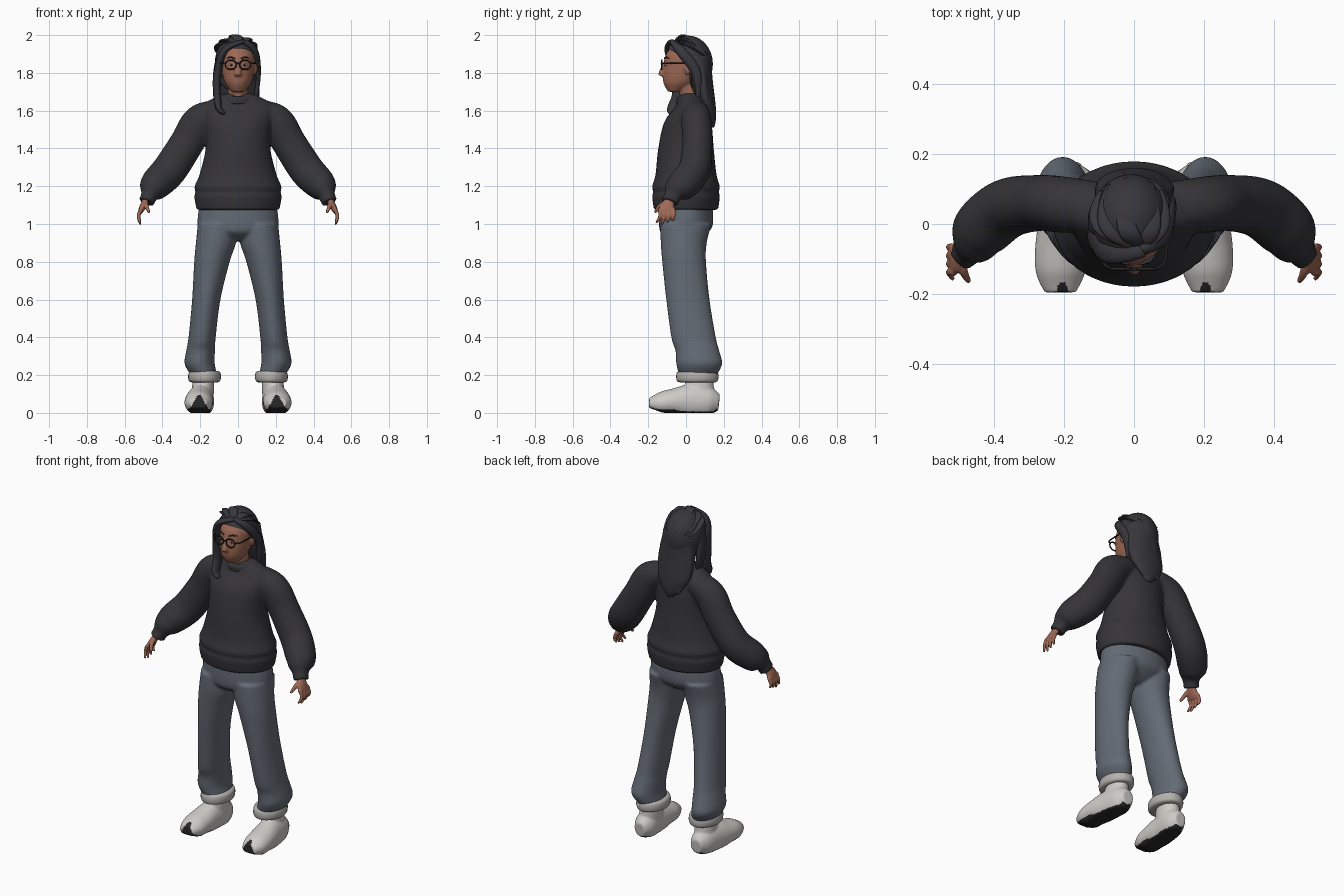
import bpy, bmesh, math
from mathutils import Vector, Matrix

cube = bpy.data.objects.get("Cube")
if cube:
    bpy.data.objects.remove(cube)
X, Y, Z = Vector((1, 0, 0)), Vector((0, 1, 0)), Vector((0, 0, 1))


def material(name, red, green, blue):
    mat = bpy.data.materials.new(name)
    mat.use_nodes = True
    mat.diffuse_color = (red, green, blue, 1)
    shader = next(node for node in mat.node_tree.nodes if node.type == 'BSDF_PRINCIPLED')
    shader.inputs["Base Color"].default_value = mat.diffuse_color
    return mat


KNIT = material("charcoal knit", .036, .034, .039)
HAIR = material("dark hair", .037, .037, .045)
SKIN = material("brown skin", .34, .14, .09)
DENIM = material("grey blue denim", .125, .145, .175)
CUFF = material("pale denim cuff", .45, .44, .42)
SHOE = material("off white shoe", .62, .6, .57)
BLACK = material("black rubber", .02, .02, .02)
WHITE = material("eye white", .6, .55, .5)
LIPS = material("lips", .25, .08, .06)


def spline(keys, steps=6):
    """Smooth curve through key vectors of any length."""
    keys = [Vector(key) for key in keys]
    curve = []
    for i in range(len(keys) - 1):
        start, end = keys[i], keys[i + 1]
        leave = (end - keys[max(i - 1, 0)]) / 2
        arrive = (keys[min(i + 2, len(keys) - 1)] - start) / 2
        for t in [step / steps for step in range(steps)]:
            curve.append(start + (end - start) * (t * t * (3 - 2 * t))
                         + leave * (t * (1 - t) ** 2) - arrive * (t * t * (1 - t)))
    return curve + [keys[-1]]


def loft(bm, rings, ref=X, flat=False, sides=32):
    """Skin elliptical rings: x, y, z, half width along ref, other half width."""
    centres = [Vector(ring[:3]) for ring in rings]
    loops = []
    for i, ring in enumerate(rings):
        along = centres[min(i + 1, len(rings) - 1)] - centres[max(i - 1, 0)]
        along = Z if flat else along.normalized()
        wide = (ref - along * ref.dot(along)).normalized()
        deep = along.cross(wide)
        angles = [math.tau * k / sides for k in range(sides)]
        loops.append([bm.verts.new(centres[i] + wide * ring[3] * math.cos(a)
                                   + deep * ring[4] * math.sin(a)) for a in angles])
    for low, high in zip(loops, loops[1:]):
        for k in range(sides):
            bm.faces.new((low[k - 1], low[k], high[k], high[k - 1]))
    bm.faces.new(loops[0])
    bm.faces.new(loops[-1])


def even(t):
    return 1


def fingertip(t):
    return 1 - t * t / 2


def lock(t):
    return math.sin(math.pi * (.1 + .85 * t)) ** .7


def strand(bm, points, wide, deep, taper, ref=Y):
    """Sweep one ellipse along a smooth path, scaled by the taper rule."""
    path = spline(points)
    sizes = [taper(i / (len(path) - 1)) for i in range(len(path))]
    loft(bm, [(*p, wide * size, deep * size) for p, size in zip(path, sizes)], ref, sides=12)


def ball(bm, centre, radii):
    bmesh.ops.create_uvsphere(bm, u_segments=40, v_segments=28, radius=1,
                              matrix=Matrix.Translation(centre) @ Matrix.Diagonal((*radii, 1)))


def mirror(bm):
    """Copy everything made so far to the other side."""
    copy = bmesh.ops.duplicate(bm, geom=bm.verts[:] + bm.edges[:] + bm.faces[:])["geom"]
    bmesh.ops.scale(bm, vec=(-1, 1, 1), verts=[v for v in copy if isinstance(v, bmesh.types.BMVert)])


def build(name, bm, mats, voxel=0, rule=None):
    """Turn a bmesh into an object, blending its pieces when a voxel size is given."""
    bmesh.ops.recalc_face_normals(bm, faces=bm.faces[:])
    mesh = bpy.data.meshes.new(name)
    bm.to_mesh(mesh)
    bm.free()
    ob = bpy.data.objects.new(name, mesh)
    bpy.context.collection.objects.link(ob)
    if voxel:
        blend = ob.modifiers.new("blend", 'REMESH')
        blend.mode, blend.voxel_size = 'VOXEL', voxel
        soften = ob.modifiers.new("soften", 'SMOOTH')
        soften.factor, soften.iterations = .5, 4
        graph = bpy.context.evaluated_depsgraph_get()
        mesh = bpy.data.meshes.new_from_object(ob.evaluated_get(graph), depsgraph=graph)
        ob.modifiers.clear()
        ob.data = mesh
    mesh.materials.clear()
    for mat in mats:
        mesh.materials.append(mat)
    for face in mesh.polygons:
        face.material_index = rule(face) if rule else 0
    mesh.shade_smooth()


# Sweater: puffed sleeves, then a torso with a groove above the hem band
bm = bmesh.new()
loft(bm, spline([(.1, .05, 1.6, .07, .06), (.2, .055, 1.545, .08, .09), (.27, .06, 1.43, .08, .09),
                 (.36, .045, 1.29, .085, .092), (.43, -.01, 1.215, .085, .085), (.455, -.05, 1.18, .07, .068),
                 (.47, -.07, 1.15, .047, .045), (.485, -.085, 1.115, .046, .042)]), Y)
mirror(bm)
torso = spline([(0, 0, 1.075, .22, .17), (0, 0, 1.18, .234, .182), (0, 0, 1.26, .205, .162),
                (0, 0, 1.4, .172, .147), (0, .01, 1.54, .18, .125), (0, .03, 1.63, .185, .08),
                (0, .03, 1.69, .08, .06)], 8)
for ring in torso:
    groove = .01 * math.exp(-((ring[2] - 1.17) * 80) ** 2)
    ring[3] -= groove
    ring[4] -= groove
loft(bm, torso, flat=True)
build("sweater", bm, [KNIT], voxel=.009)

# Ribbed collar, dipping to the front
bm = bmesh.new()
loft(bm, spline([(0, .02, 1.65, .085, .07), (0, .02, 1.675, .083, .07), (0, .02, 1.685, .07, .06)]), flat=True)
for v in bm.verts:
    v.co.z += .2 * (v.co.y - .02)
build("sweater_collar", bm, [KNIT])

# Trousers: legs gathered above the ankle, joined at the hips
bm = bmesh.new()
loft(bm, spline([(.108, 0, 1, .105, .135), (.117, -.012, .9, .106, .122), (.138, -.01, .8, .094, .116),
                 (.168, .01, .6, .075, .115), (.19, .04, .4, .072, .118), (.198, .06, .33, .076, .116),
                 (.203, .07, .26, .08, .122), (.18, .063, .2, .07, .1)]), flat=True)
mirror(bm)
loft(bm, spline([(0, 0, 1.13, .2, .14), (0, 0, 1, .214, .143), (0, -.01, .95, .17, .12),
                 (0, -.01, .91, .04, .06)]), flat=True)
build("trousers", bm, [DENIM], voxel=.009)

# Turned-up cuffs and the ankles inside them
bm = bmesh.new()
loft(bm, [(.177, .06, .162 + .06 * t, .07 + .017 * bulge, .095 + .017 * bulge) for t, bulge in
          ((k / 12, math.sin(math.pi * k / 12) ** .3) for k in range(13))], flat=True)
mirror(bm)
build("trouser_cuffs", bm, [CUFF])
bm = bmesh.new()
strand(bm, [(.18, .065, .1), (.18, .065, .2)], .05, .06, even, X)
mirror(bm)
build("ankles", bm, [SKIN])


# Shoes: a foot running toe to heel, an ankle collar, dark sole and pointed toe patch
def sole(face):
    at = face.center
    under = face.normal.z < -.6 and at.z < .05
    toe = at.y < -.165 and face.normal.y < -.4 and abs(abs(at.x) - .205) < .06 - .55 * at.z
    return int(under or toe)


bm = bmesh.new()
loft(bm, spline([(.21, -.195, .05, .045, .03), (.21, -.14, .05, .07, .058), (.207, -.07, .058, .075, .07),
                 (.2, .02, .06, .07, .092), (.19, .12, .06, .063, .08), (.19, .175, .055, .035, .042)]))
loft(bm, spline([(.19, .07, .06, .06, .085), (.183, .07, .167, .058, .075)]), flat=True)
for v in bm.verts:
    v.co.z = max(v.co.z, 0, (-.12 - v.co.y) * .35)
mirror(bm)
build("shoes", bm, [SHOE, BLACK], voxel=.006, rule=sole)

# Hands: palm, four spread fingers and thumb
bm = bmesh.new()
loft(bm, spline([(.48, -.08, 1.15, .026, .022), (.49, -.088, 1.12, .028, .018),
                 (.505, -.1, 1.09, .04, .017), (.517, -.105, 1.065, .04, .013)]), Y)
for finger in range(4):
    y = .024 * finger - .138
    strand(bm, [(.512, y, 1.08), (.527, y, 1.04), (.516, 1.2 * y + .008, .995 + .01 * abs(finger - 1))],
           .0115, .0115, fingertip)
strand(bm, [(.49, -.1, 1.115), (.485, -.138, 1.095), (.47, -.165, 1.06)], .014, .014, fingertip, X)
mirror(bm)
build("hands", bm, [SKIN], voxel=.0045)

# Head with ears, neck and nose
bm = bmesh.new()
ball(bm, (.092, .01, 1.825), (.011, .02, .034))
mirror(bm)
loft(bm, spline([(0, -.06, 1.7, .035, .035), (0, -.03, 1.75, .07, .09), (0, -.005, 1.82, .086, .116),
                 (0, .005, 1.9, .088, .11), (0, .015, 1.97, .045, .06)]), flat=True)
strand(bm, [(0, .02, 1.62), (0, .01, 1.77)], .054, .05, even, X)
loft(bm, spline([(0, -.11, 1.86, .009, .008), (0, -.13, 1.797, .019, .016), (0, -.12, 1.782, .018, .01)]),
     flat=True)
build("head", bm, [SKIN], voxel=.006)

# Eyes, irises, brows and mouth
for name, mat, y, radii in (("eyes", WHITE, -.106, (.014, .006, .006)), ("irises", BLACK, -.111, (.006, .003, .006))):
    bm = bmesh.new()
    ball(bm, (.036, y, 1.842), radii)
    mirror(bm)
    build(name, bm, [mat])
bm = bmesh.new()
strand(bm, [(.015, -.115, 1.876), (.04, -.106, 1.883), (.062, -.088, 1.876)], .005, .004, lock)
mirror(bm)
build("eyebrows", bm, [HAIR])
bm = bmesh.new()
ball(bm, (0, -.112, 1.76), (.023, .008, .008))
build("lips", bm, [LIPS])

# Glasses: round rims, temples and bridge
bm = bmesh.new()
angles = [math.tau * k / 12 for k in range(13)]
strand(bm, [(.038 + .029 * math.cos(a), -.128, 1.843 + .025 * math.sin(a)) for a in angles], .004, .004, even)
strand(bm, [(.066, -.126, 1.85), (.09, -.1, 1.85), (.095, .02, 1.85)], .004, .004, even, Z)
mirror(bm)
strand(bm, [(-.01, -.13, 1.85), (.01, -.13, 1.85)], .004, .004, even)
build("glasses", bm, [BLACK])

# Hair cap, cut away along the hairline, with ridges sweeping back from the parting
bm = bmesh.new()
middle, radii = Vector((-.008, .012, 1.847)), Vector((.115, .13, .15))
ball(bm, middle, radii)
corner, slope = Vector((0, .03, 1.855)), Vector((0, .6, 1)).normalized()
for normal in (slope, Y):
    bmesh.ops.bisect_plane(bm, geom=bm.verts[:] + bm.edges[:] + bm.faces[:], plane_co=corner, plane_no=normal)
offsets = [(face, face.calc_center_median() - corner) for face in bm.faces]
bmesh.ops.delete(bm, geom=[face for face, off in offsets if off.y < 0 and off.dot(slope) < 0], context='FACES')
for sweep in (-1, -.6, -.1, .5, .9):
    path = [(.25, -.6, .8), (sweep * .8, -.1, .7), (sweep * .8, .7, .3)]
    strand(bm, [middle + radii * Vector(p).normalized() for p in path], .028, .008, lock, X)
build("hair_cap", bm, [HAIR])

# Long hair fanning over the upper back, ridged by strands
bm = bmesh.new()
loft(bm, spline([(0, .055, 1.89, .1, .08), (0, .07, 1.78, .11, .07), (0, .11, 1.64, .108, .046),
                 (.005, .13, 1.57, .07, .03), (.01, .137, 1.51, .02, .014)]), flat=True)
for x in (-.075, -.025, .03, .08):
    sink = abs(x) / 2
    strand(bm, [(x * .6, .09, 1.92), (x, .13 - sink, 1.8), (x * 1.1, .148 - sink, 1.66), (x * .6, .147, 1.54)],
           .028, .018, lock, X)
build("back_hair", bm, [HAIR], voxel=.007)

# Parted front locks: a long one on the right, a tucked one on the left
bm = bmesh.new()
strand(bm, [(.03, -.075, 1.968), (-.07, -.08, 1.92), (-.108, -.04, 1.8), (-.11, -.035, 1.68),
            (-.1, -.07, 1.61), (-.07, -.08, 1.585)], .042, .022, lock)
strand(bm, [(-.1, 0, 1.9), (-.114, .01, 1.78), (-.1, .03, 1.65)], .045, .018, lock)
build("right_front_locks", bm, [HAIR])
bm = bmesh.new()
strand(bm, [(.02, -.075, 1.97), (.085, -.03, 1.92), (.103, .055, 1.8), (.095, .065, 1.66)], .028, .02, lock)
build("left_front_lock", bm, [HAIR])
